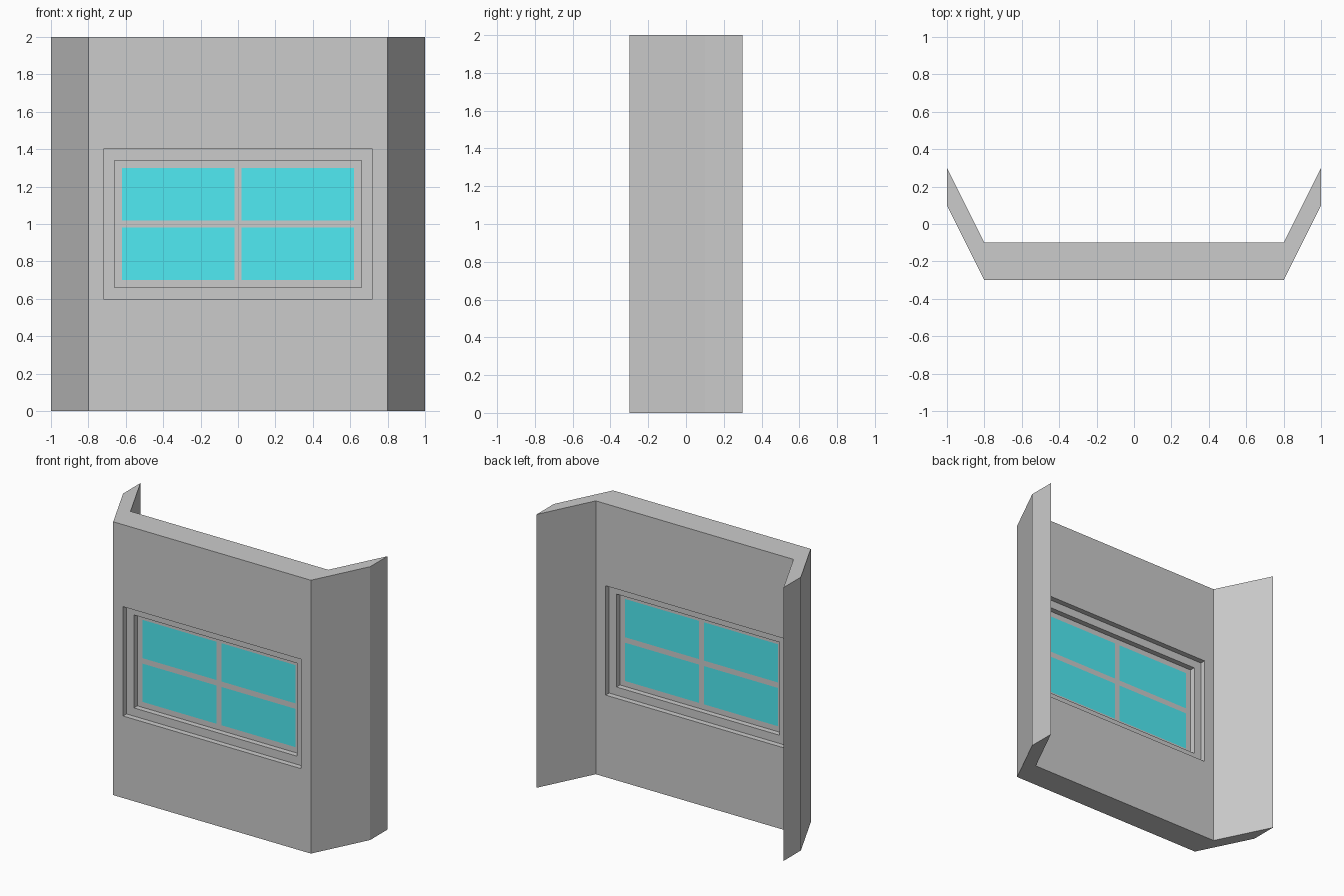
import bpy, bmesh
from mathutils import Vector

if "Cube" in bpy.data.objects:
    bpy.data.objects.remove(bpy.data.objects["Cube"])

MID_Y = -0.2          # centre plane of the flat wall
WIN_Z = 1.0           # centre height of the window


def finish(name, bm, materials=()):
    bmesh.ops.remove_doubles(bm, verts=bm.verts, dist=1e-5)
    mesh = bpy.data.meshes.new(name)
    bm.to_mesh(mesh)
    bm.free()
    obj = bpy.data.objects.new(name, mesh)
    bpy.context.collection.objects.link(obj)
    for m in materials:
        mesh.materials.append(m)
    return obj


def face(bm, pts, hint=None):
    """Add a face; turn it so that its normal follows the hint."""
    f = bm.faces.new([bm.verts.new(p) for p in pts])
    f.normal_update()
    if hint is not None and f.normal.dot(hint) < 0:
        f.normal_flip()
    return f


def rect(half_w, half_h, y):
    return [Vector((sx * half_w, y, WIN_Z + sz * half_h))
            for sx, sz in ((-1, -1), (1, -1), (1, 1), (-1, 1))]


def stepped_ring(bm, steps, side):
    """Join successive rectangles (half width, half height, distance from MID_Y)."""
    loops = [rect(w, h, MID_Y + side * d) for w, h, d in steps]
    for a, b in zip(loops, loops[1:]):
        for i in range(4):
            j = (i + 1) % 4
            pts = [a[i], a[j], b[j], b[i]]
            c = sum(pts, Vector()) / 4
            face(bm, pts, Vector((-c.x, side, WIN_Z - c.z)))


# Wall: angled plan extruded upwards, with a window opening front and back
plan = [(-.8, -.3), (.8, -.3), (1, .1), (1, .3),
        (.8, -.1), (-.8, -.1), (-1, .3), (-1, .1)]
bm = bmesh.new()
face(bm, [(x, y, 2) for x, y in plan])
face(bm, [(x, y, 0) for x, y in reversed(plan)])
for i, (a, b) in enumerate(zip(plan, plan[1:] + plan[:1])):
    if i not in (0, 4):
        face(bm, [(*a, 0), (*b, 0), (*b, 2), (*a, 2)])
for side in (-1, 1):
    stepped_ring(bm, [(.8, 1, .1), (.72, .4, .1), (.72, .4, .06)], side)
finish("wall", bm)

# Window frame: stepped lip inside the opening
bm = bmesh.new()
for side in (-1, 1):
    stepped_ring(bm, [(.72, .4, .06), (.66, .34, .06), (.66, .34, .02)], side)
finish("window_frame", bm)

# Sash bars and four flush glass panes, on both sides
glass = bpy.data.materials.new("glass")
glass.diffuse_color = (0.08, 0.83, 0.9, 1)
glass.use_nodes = True
glass.node_tree.nodes["Principled BSDF"].inputs["Base Color"].default_value = glass.diffuse_color
xs = [-.66, -.62, -.02, .02, .62, .66]
zs = [.66, .7, .98, 1.02, 1.3, 1.34]
bars, panes = bmesh.new(), bmesh.new()
for side in (-1, 1):
    y = MID_Y + side * .02
    for i in range(5):
        for k in range(5):
            target = panes if i % 2 and k % 2 else bars
            x0, x1, z0, z1 = xs[i], xs[i + 1], zs[k], zs[k + 1]
            face(target, [(x0, y, z0), (x1, y, z0), (x1, y, z1), (x0, y, z1)],
                 Vector((0, side, 0)))
finish("sash_bars", bars)
finish("glass_panes", panes, [glass])
